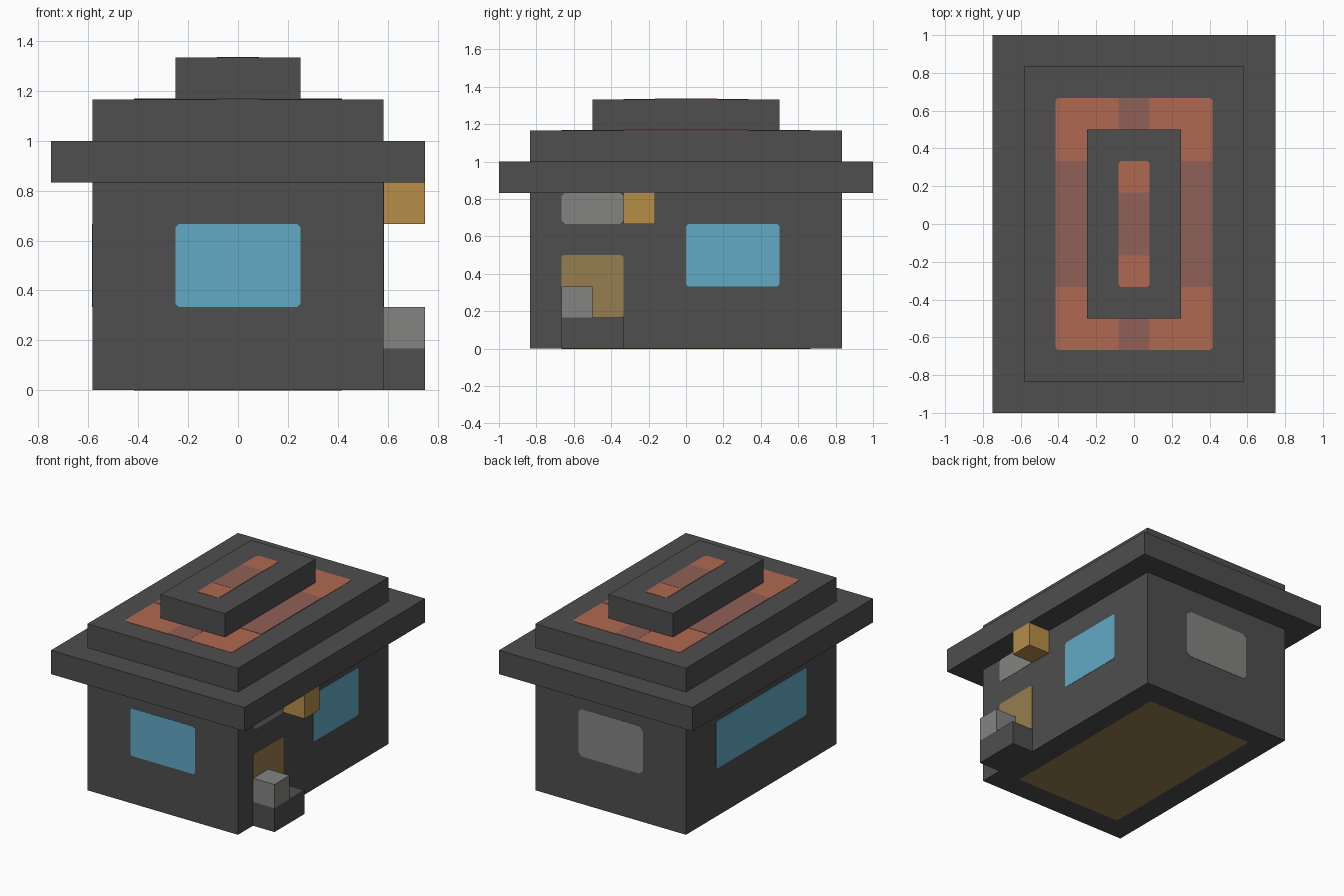
import bpy
import bmesh
from mathutils import Vector

cube = bpy.data.objects.get("Cube")
if cube:
    bpy.data.objects.remove(cube, do_unlink=True)

U = 1 / 6  # one block of the building grid


def material(name, rgb):
    """Flat material from display (sRGB 0-255) values."""
    lin = [((c / 255 + 0.055) / 1.055) ** 2.4 for c in rgb]
    mat = bpy.data.materials.new(name)
    mat.use_nodes = True
    mat.diffuse_color = (*lin, 1)
    bsdf = next(n for n in mat.node_tree.nodes if n.type == 'BSDF_PRINCIPLED')
    bsdf.inputs["Base Color"].default_value = (*lin, 1)
    return mat


charcoal = material("charcoal", (78, 78, 78))
glass = material("window_blue", (98, 170, 198))
wood = material("wood_tan", (150, 125, 79))
gold = material("lamp_gold", (183, 142, 72))
stone = material("stone_grey", (131, 133, 130))
tile = material("tile_orange", (175, 105, 81))
worn = material("tile_dull_red", (144, 96, 87))


def finish(name, bm, mat):
    bmesh.ops.recalc_face_normals(bm, faces=bm.faces)
    mesh = bpy.data.meshes.new(name)
    bm.to_mesh(mesh)
    bm.free()
    mesh.materials.append(mat)
    obj = bpy.data.objects.new(name, mesh)
    bpy.context.collection.objects.link(obj)
    return obj


def block(name, mat, x, y, z):
    """Box from (low, high) ranges in grid units."""
    bm = bmesh.new()
    bmesh.ops.create_cube(bm, size=1)
    for v in bm.verts:
        v.co = [U * (lo + hi) / 2 + c * U * (hi - lo)
                for c, (lo, hi) in zip(v.co, (x, y, z))]
    return finish(name, bm, mat)


def plate(name, mat, normal, level, a, b, cut=0.012, lift=0.002):
    """Thin panel with clipped corners, on the plane normal = level.
    a and b are the grid ranges along the two remaining axes."""
    n = Vector(normal)
    axis = max(range(3), key=lambda i: abs(n[i]))
    others = [i for i in range(3) if i != axis]
    (a0, a1), (b0, b1) = [(lo * U, hi * U) for lo, hi in (a, b)]
    outline = [(a0 + cut, b0), (a1 - cut, b0), (a1, b0 + cut), (a1, b1 - cut),
               (a1 - cut, b1), (a0 + cut, b1), (a0, b1 - cut), (a0, b0 + cut)]
    if cut == 0:
        outline = [(a0, b0), (a1, b0), (a1, b1), (a0, b1)]
    bm = bmesh.new()
    verts = []
    for p, q in outline:
        co = Vector((0, 0, 0))
        co[axis] = level * U
        co[others[0]], co[others[1]] = p, q
        verts.append(bm.verts.new(co))
    face = bm.faces.new(verts)
    out = bmesh.ops.extrude_face_region(bm, geom=[face])
    top = [g for g in out["geom"] if isinstance(g, bmesh.types.BMVert)]
    bmesh.ops.translate(bm, verts=top, vec=n * lift)
    return finish(name, bm, mat)


FRONT, BACK, LEFT, RIGHT = (0, -1, 0), (0, 1, 0), (1, 0, 0), (-1, 0, 0)
UP, DOWN = (0, 0, 1), (0, 0, -1)

# Walls and stepped roof
block("walls", charcoal, (-3.5, 3.5), (-5, 5), (0, 5))
block("eaves", charcoal, (-4.5, 4.5), (-6, 6), (5, 6))
block("upper_roof", charcoal, (-3.5, 3.5), (-5, 5), (6, 7))
block("roof_cap", charcoal, (-1.5, 1.5), (-3, 3), (7, 8))

# Doorstep, post and lamp
block("doorstep", charcoal, (3.5, 4.5), (-4, -2), (0, 1))
block("step_post", stone, (3.5, 4.5), (-4, -3), (1, 2))
block("lamp", gold, (3.5, 4.5), (-2, -1), (4, 5))

# Windows, door and wall panels
plate("front_window", glass, FRONT, -5, (-1.5, 1.5), (2, 4))
plate("back_shutter", stone, BACK, 5, (-1.5, 1.5), (2, 4), cut=0.025)
plate("left_window", glass, LEFT, 3.5, (0, 3), (2, 4))
plate("right_window", glass, RIGHT, -3.5, (-3, 3), (2, 4))
plate("door", wood, LEFT, 3.5, (-4, -2), (1, 3))
plate("door_sign", stone, LEFT, 3.5, (-4, -2), (4, 5), cut=0.02)

# Floor seen from underneath
plate("floor", wood, DOWN, 0, (-2.5, 2.5), (-4, 4), lift=0.001)

# Roof tiles with worn strips crossing them
plate("roof_tiles", tile, UP, 7, (-2.5, 2.5), (-4, 4))
plate("worn_strip_long", worn, UP, 7, (-0.5, 0.5), (-4, 4), cut=0, lift=0.003)
plate("worn_strip_wide", worn, UP, 7, (-2.5, 2.5), (-2, 2), cut=0, lift=0.004)
plate("cap_tiles", tile, UP, 8, (-0.5, 0.5), (-2, 2))
plate("cap_worn_strip", worn, UP, 8, (-0.5, 0.5), (-1, 1), cut=0, lift=0.003)
